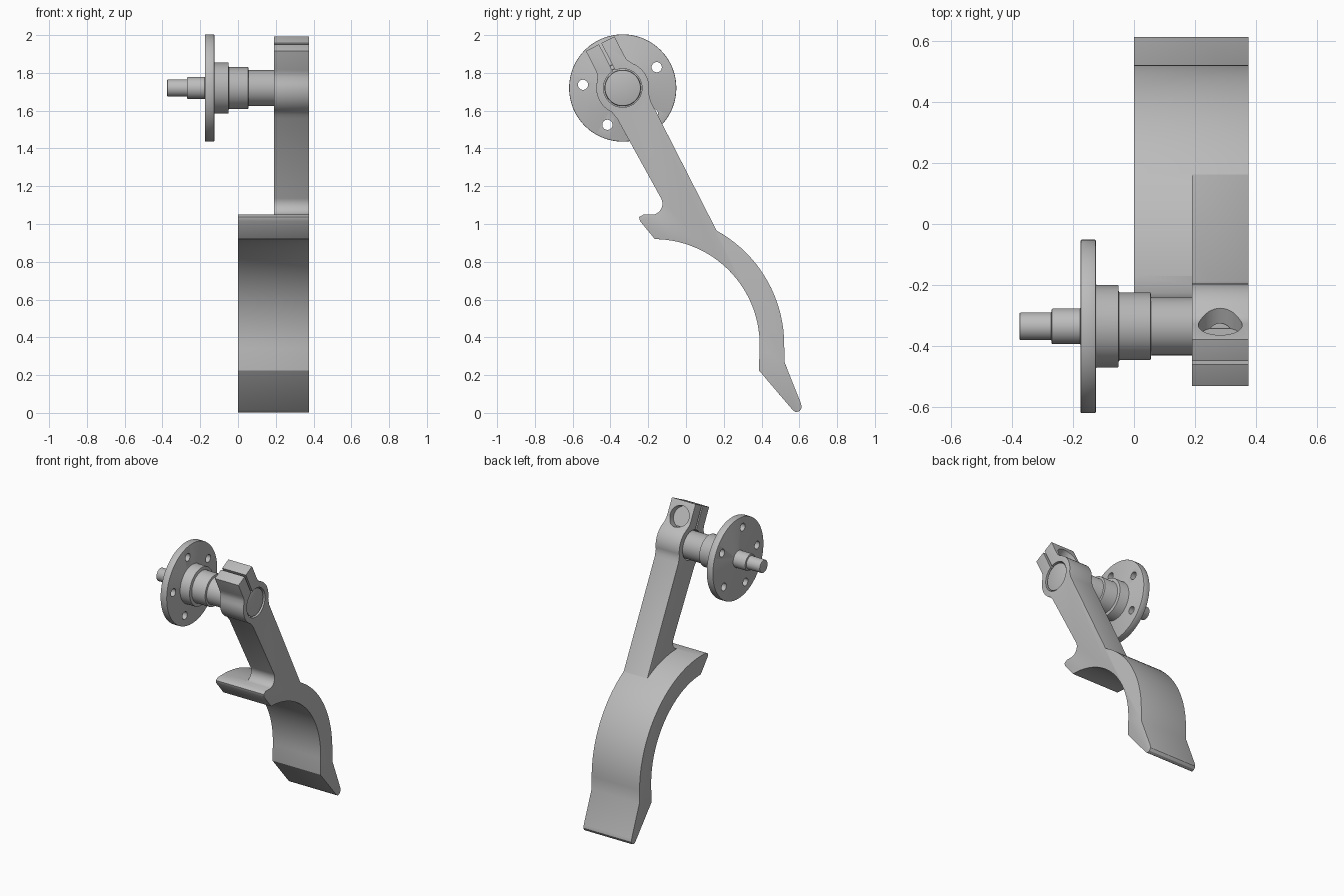
import bpy, bmesh, math
from mathutils import Matrix, Vector

cube = bpy.data.objects.get("Cube")
if cube:
    bpy.data.objects.remove(cube, do_unlink=True)

steel = bpy.data.materials.new("satin grey")
steel.use_nodes = True
grey = (0.5, 0.5, 0.5, 1)
steel.diffuse_color = grey
steel.node_tree.nodes["Principled BSDF"].inputs["Base Color"].default_value = grey

AXLE = Vector((0, -0.335, 1.72))
TILT = math.radians(27)
OUT = 0.375          # outer side of the lever
ARM_IN = 0.19        # inner side of the arm


def make_object(name, bm):
    bmesh.ops.recalc_face_normals(bm, faces=bm.faces[:])
    mesh = bpy.data.meshes.new(name)
    bm.to_mesh(mesh)
    bm.free()
    mesh.materials.append(steel)
    obj = bpy.data.objects.new(name, mesh)
    bpy.context.collection.objects.link(obj)
    return obj


def extrude_profile(name, points, x0, x1):
    bm = bmesh.new()
    face = bm.faces.new([bm.verts.new((x0, y, z)) for y, z in points])
    side = bmesh.ops.extrude_face_region(bm, geom=[face])["geom"]
    verts = [g for g in side if isinstance(g, bmesh.types.BMVert)]
    bmesh.ops.translate(bm, verts=verts, vec=(x1 - x0, 0, 0))
    return make_object(name, bm)


def cylinder(name, center, axis, radius, depth, sides=48):
    bm = bmesh.new()
    turn = Vector(axis).to_track_quat('Z', 'Y').to_matrix().to_4x4()
    bmesh.ops.create_cone(bm, cap_ends=True, segments=sides, radius1=radius,
                          radius2=radius, depth=depth,
                          matrix=Matrix.Translation(center) @ turn)
    return make_object(name, bm)


def apply(obj, kind, **settings):
    mod = obj.modifiers.new(kind.lower(), kind)
    for key, value in settings.items():
        setattr(mod, key, value)
    bpy.context.view_layer.objects.active = obj
    bpy.ops.object.modifier_apply(modifier=mod.name)


def boolean(obj, other, operation):
    apply(obj, 'BOOLEAN', object=other, operation=operation, solver='EXACT')
    bpy.data.objects.remove(other, do_unlink=True)


def smooth(obj):
    bpy.ops.object.select_all(action='DESELECT')
    obj.select_set(True)
    bpy.context.view_layer.objects.active = obj
    bpy.ops.object.shade_smooth_by_angle(angle=math.radians(30))


def arc(cy, cz, r, start, end, steps):
    angles = [math.radians(start + (end - start) * i / steps) for i in range(steps + 1)]
    return [(cy + r * math.cos(a), cz + r * math.sin(a)) for a in angles]


def tilted(u, v):
    """Arm coordinates (across, along) to side-view y, z."""
    c, s = math.cos(TILT), math.sin(TILT)
    return (AXLE.y + u * c - v * s, AXLE.z + u * s + v * c)


# Wide curved pad: hook, arched band and toe
pad = [(-0.225, 1.05), (-0.249, 1.036), (-0.243, 1.015), (-0.165, 0.92)]
pad += arc(-0.17, 0.36, 0.56, 87, -2, 26)
pad += [(0.386, 0.225), (0.565, 0.015), (0.582, 0.003), (0.602, 0.01),
        (0.613, 0.028), (0.608, 0.052), (0.521, 0.27)]
pad += arc(-0.17, 0.36, 0.69, 0, 90, 28)
lever = extrude_profile("pedal_lever", pad, 0, OUT)

# Arm with hub and clamp block, blended into the hook
right = [(0.1, -0.97), (0.1, -0.13), (0.106, -0.105)]
right += arc(0, 0, 0.14, -38, 40, 12)
right += [(0.093, 0.112), (0.087, 0.128), (0.085, 0.15), (0.085, 0.263)]
left = [(-u, v) for u, v in reversed(right[1:])]
arm = [tilted(u, v) for u, v in right + left]
arm += arc(-0.185, 1.108, 0.06, 27, -90, 10) + [(-0.185, 1.0)]
boolean(lever, extrude_profile("arm", arm, ARM_IN, OUT), 'UNION')
apply(lever, 'DECIMATE', decimate_type='DISSOLVE', angle_limit=math.radians(0.5))
apply(lever, 'BEVEL', width=0.014, segments=3, limit_method='ANGLE',
      angle_limit=math.radians(32))

# Clamp slit, axle bore and blind bolt pocket
slit = [tilted(u, v) for u, v in ((-0.007, 0), (0.007, 0), (0.007, 0.4), (-0.007, 0.4))]
boolean(lever, extrude_profile("slit_cutter", slit, 0.1, 0.5), 'DIFFERENCE')
mid_x = (ARM_IN + OUT) / 2
boolean(lever, cylinder("bore_cutter", (mid_x, AXLE.y, AXLE.z), (1, 0, 0), 0.102, 0.4, 64),
        'DIFFERENCE')
pocket = (mid_x, *tilted(0.14, 0.158))
across = (0, math.cos(TILT), math.sin(TILT))
boolean(lever, cylinder("pocket_cutter", pocket, across, 0.072, 0.2), 'DIFFERENCE')
smooth(lever)

# Stepped axle with flange, turned around x
steps = [(-0.375, -0.27, 0.045), (-0.27, -0.175, 0.058), (-0.175, -0.125, 0.284),
         (-0.125, -0.05, 0.135), (-0.05, 0.055, 0.111), (0.055, 0.368, 0.095)]
outline = [(steps[0][0], 0)]
for x0, x1, r in steps:
    outline += [(x0, r), (x1, r)]
outline.append((steps[-1][1], 0))
bm = bmesh.new()
verts = [bm.verts.new((x, AXLE.y, AXLE.z + r)) for x, r in outline]
edges = [bm.edges.new(pair) for pair in zip(verts, verts[1:])]
bmesh.ops.spin(bm, geom=verts + edges, cent=AXLE, axis=(1, 0, 0),
               angle=math.tau, steps=72, use_duplicate=False)
bmesh.ops.remove_doubles(bm, verts=bm.verts[:], dist=0.0001)
axle = make_object("axle_and_flange", bm)
apply(axle, 'BEVEL', width=0.004, segments=2, limit_method='ANGLE',
      angle_limit=math.radians(40))

# Five bolt holes through the flange
for y, z in arc(AXLE.y, AXLE.z, 0.211, 31.4, 319.4, 4):
    boolean(axle, cylinder("hole_cutter", (-0.15, y, z), (1, 0, 0), 0.027, 0.1, 32),
            'DIFFERENCE')
smooth(axle)
